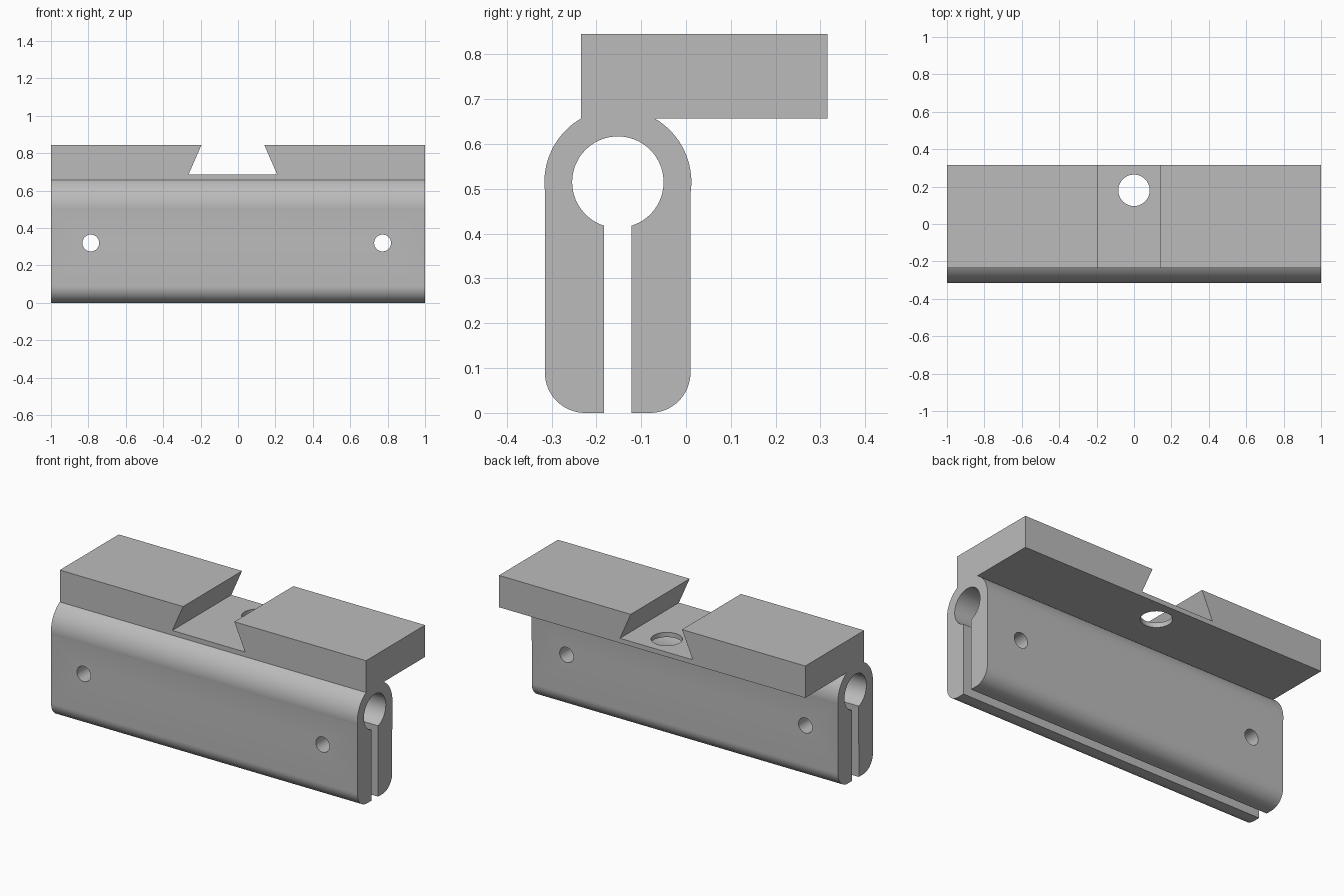
import bpy, bmesh
from math import sin, cos, radians
from mathutils import Matrix

cube = bpy.data.objects.get("Cube")
if cube:
    bpy.data.objects.remove(cube, do_unlink=True)

grey = bpy.data.materials.new("plain grey")
grey.use_nodes = True
COLOUR = (0.5, 0.5, 0.5, 1)
grey.diffuse_color = COLOUR
grey.node_tree.nodes["Principled BSDF"].inputs["Base Color"].default_value = COLOUR


def arc(cy, cz, r, start, end, steps):
    """Points on an arc, angles in degrees."""
    angles = [radians(start + (end - start) * i / steps) for i in range(steps + 1)]
    return [(cy + r * cos(a), cz + r * sin(a)) for a in angles]


def make_object(name, bm):
    bmesh.ops.recalc_face_normals(bm, faces=bm.faces)
    mesh = bpy.data.meshes.new(name)
    bm.to_mesh(mesh)
    bm.free()
    mesh.materials.append(grey)
    obj = bpy.data.objects.new(name, mesh)
    bpy.context.collection.objects.link(obj)
    return obj


def prism(name, points, offset):
    """Closed 3D outline swept along an offset."""
    bm = bmesh.new()
    face = bm.faces.new([bm.verts.new(p) for p in points])
    swept = bmesh.ops.extrude_face_region(bm, geom=[face], use_keep_orig=True)
    moved = [g for g in swept["geom"] if isinstance(g, bmesh.types.BMVert)]
    bmesh.ops.translate(bm, verts=moved, vec=offset)
    return make_object(name, bm)


def drill(name, location, radius, depth, axis):
    bm = bmesh.new()
    turn = Matrix.Rotation(radians(90), 4, 'X') if axis == 'Y' else Matrix()
    bmesh.ops.create_cone(bm, cap_ends=True, segments=48, radius1=radius, radius2=radius,
                          depth=depth, matrix=Matrix.Translation(location) @ turn)
    return make_object(name, bm)


# Clamp section: rounded jaws, tube seat with slot, and overhanging plate
CY, CZ = -0.152, 0.515
OUTER, BORE, FILLET = 0.164, 0.102, 0.09
FRONT, BACK = -0.315, 0.01
SLOT = 17.4
section = [(-0.122, 0)]
section += arc(BACK - FILLET, FILLET, FILLET, -90, 0, 16)
section += arc(CY, CZ, OUTER, -8, 60, 20)
section += [(0.316, 0.657), (0.316, 0.845), (-0.234, 0.845)]
section += arc(CY, CZ, OUTER, 120, 188, 20)
section += arc(FRONT + FILLET, FILLET, FILLET, 180, 270, 16)
section += [(-0.183, 0)]
section += arc(CY, CZ, BORE, 270 - SLOT, -90 + SLOT, 64)
clamp = prism("rail_clamp", [(-1, y, z) for y, z in section], (2, 0, 0))

# Dovetail groove, plate hole and two bolt holes through both jaws
SLOPE = 0.07 / 0.16
rise = 0.3
dovetail = [(-0.265, 0.685), (0.21, 0.685),
            (0.21 - SLOPE * rise, 0.685 + rise), (-0.265 + SLOPE * rise, 0.685 + rise)]
cutters = [
    prism("dovetail_cutter", [(x, -0.5, z) for x, z in dovetail], (0, 1, 0)),
    drill("plate_hole_cutter", (0, 0.18, 0.7), 0.084, 0.4, 'Z'),
    drill("right_bolt_cutter", (-0.787, CY, 0.32), 0.045, 0.6, 'Y'),
    drill("left_bolt_cutter", (0.773, CY, 0.32), 0.045, 0.6, 'Y'),
]
bpy.context.view_layer.objects.active = clamp
for cutter in cutters:
    cutter.hide_render = True
    cut = clamp.modifiers.new(cutter.name, 'BOOLEAN')
    cut.operation = 'DIFFERENCE'
    cut.solver = 'EXACT'
    cut.object = cutter
    bpy.ops.object.modifier_apply(modifier=cut.name)
    bpy.data.objects.remove(cutter, do_unlink=True)

# Smooth the rounded surfaces, keep the machined edges crisp
bpy.ops.object.select_all(action='DESELECT')
clamp.select_set(True)
bpy.ops.object.shade_smooth_by_angle(angle=radians(25))
